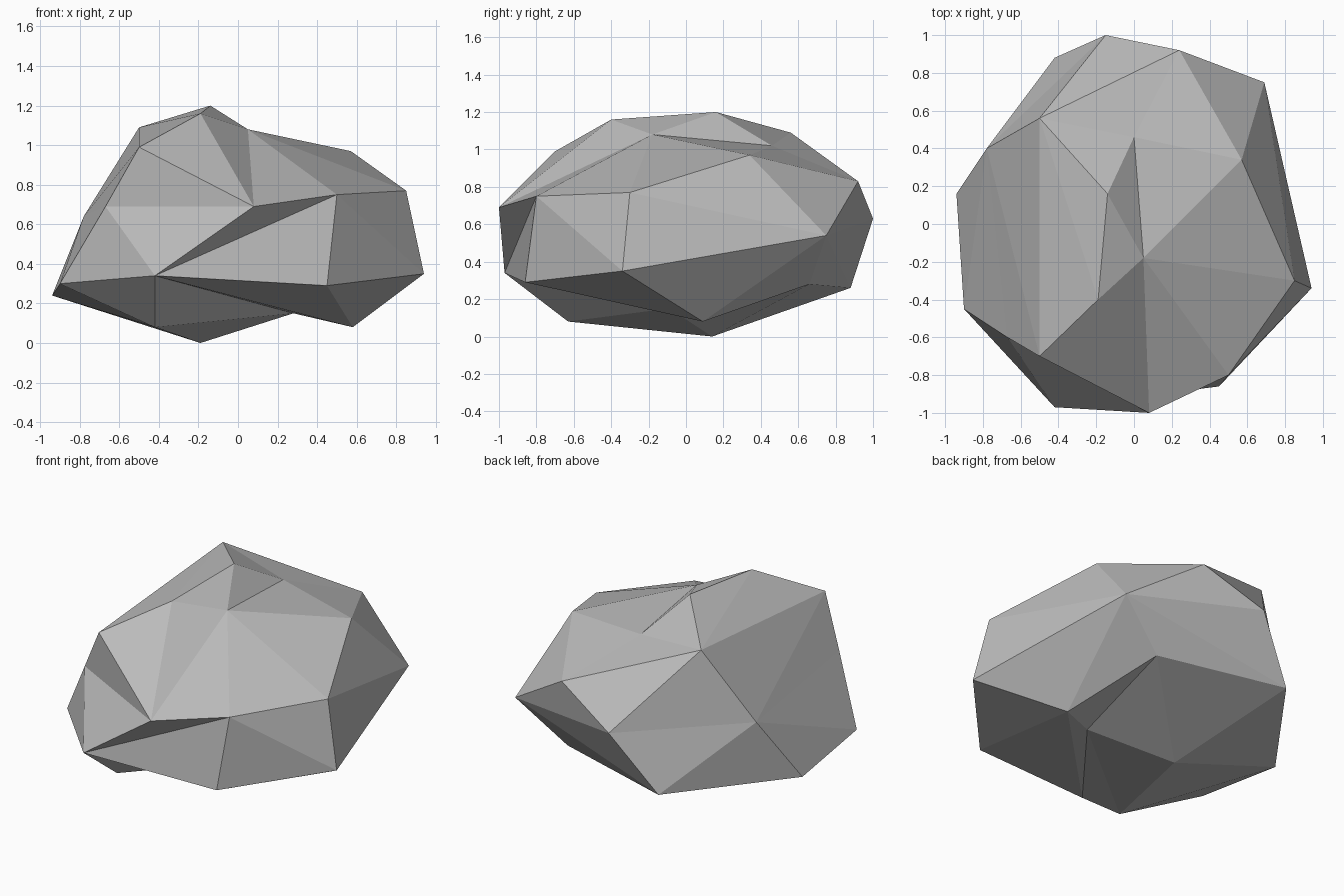
import bpy
import bmesh

# Remove the default cube only
default_cube = bpy.data.objects.get("Cube")
if default_cube:
    bpy.data.objects.remove(default_cube, do_unlink=True)


def make_material(name, colour):
    material = bpy.data.materials.new(name)
    material.use_nodes = True
    material.diffuse_color = colour
    for node in material.node_tree.nodes:
        if node.type == "BSDF_PRINCIPLED":
            node.inputs["Base Color"].default_value = colour
            node.inputs["Roughness"].default_value = 0.9
    return material


# Corners of the boulder, grouped from the underside to the crown
underside = {
    "V": (-.19, .14, 0), "X": (-.42, -.63, .08), "W": (.58, .09, .08),
    "Z": (.28, -.09, .15), "Y": (.38, .66, .28),
}
lower_belt = {
    "F": (-.94, .16, .24), "G": (-.9, -.45, .3), "H": (-.42, -.97, .34),
    "K": (.45, -.86, .29), "M": (.94, -.34, .35), "D": (-.42, .88, .26),
}
upper_belt = {
    "E": (-.78, .4, .64), "U": (-.67, -.6, .69), "I": (.08, -1, .69),
    "J": (.5, -.8, .75), "L": (.85, -.3, .77), "C": (.69, .75, .54),
    "A": (-.15, 1, .63), "B": (.24, .92, .83),
}
crown = {
    "R": (-.5, -.7, .99), "Q": (-.19, -.4, 1.16), "P": (-.14, .16, 1.2),
    "T": (-.5, .56, 1.09), "N": (.57, .34, .97), "S": (.05, -.18, 1.08),
    "O": (0, .46, 1.02),
}

# Each corner fans out over its neighbours, taken in order around it
fans = {
    "S": "IJLNOPQI",   # ridge on the front slope
    "O": "NBTP",       # shallow dent behind the peak
    "T": "PQREAB",     # back shoulder
    "E": "RUGFDA",     # right flank
    "I": "QRUHJ",      # front overhang
    "H": "JKWZXGU",    # front notch and chin
    "M": "KJLCWK",     # left flank
    "C": "LNBADYW",    # back left shoulder
    "V": "DFXZYD",     # resting point
    "Z": "YW",         # hollow under the left side
    "X": "FG",         # sliver under the right side
}


def build_boulder(name, layers, material):
    bm = bmesh.new()
    corner = {}
    for layer in layers:
        for key, position in layer.items():
            corner[key] = bm.verts.new(position)
    for hub, ring in fans.items():
        for first, second in zip(ring, ring[1:]):
            bm.faces.new((corner[hub], corner[first], corner[second]))
    bmesh.ops.recalc_face_normals(bm, faces=bm.faces)
    for face in bm.faces:
        face.smooth = False
    mesh = bpy.data.meshes.new(name)
    bm.to_mesh(mesh)
    bm.free()
    mesh.materials.append(material)
    boulder = bpy.data.objects.new(name, mesh)
    bpy.context.collection.objects.link(boulder)
    return boulder


stone_grey = make_material("stone_grey", (.5, .5, .5, 1))
build_boulder("boulder", (underside, lower_belt, upper_belt, crown), stone_grey)
